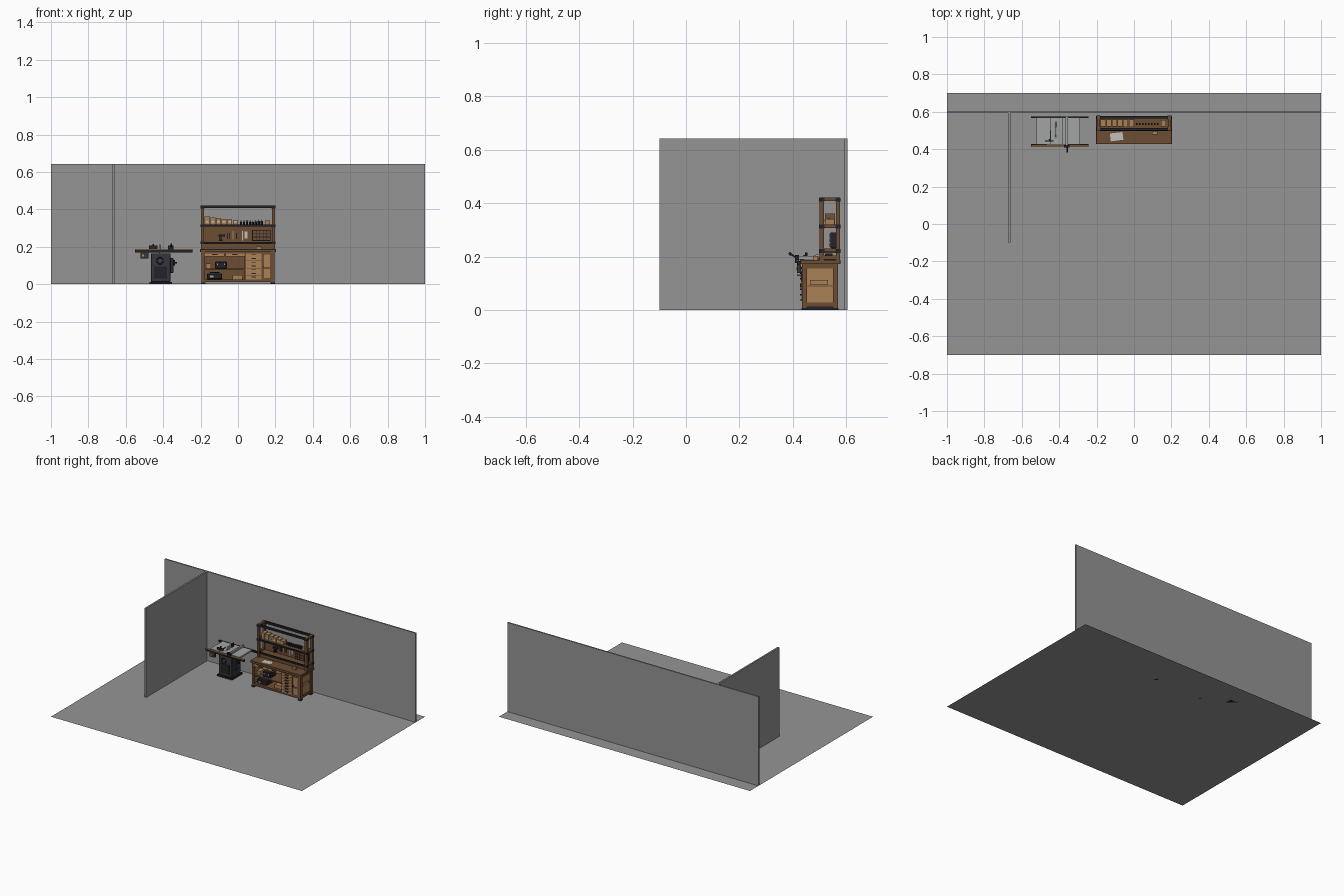
import bpy, bmesh, math, random
from mathutils import Matrix, Vector
random.seed(4)


def mat(name, r, g, b):
    m = bpy.data.materials.new(name)
    m.diffuse_color = (r, g, b, 1)
    return m


GREY = mat("concrete grey", .30, .30, .30)
DARK = mat("dark wood", .150, .075, .034)
LIGHT = mat("light wood", .40, .22, .095)
BLACK = mat("black metal", .016, .016, .021)
CAB = mat("cabinet charcoal", .035, .035, .048)
STEEL = mat("steel", .36, .37, .37)
GOLD = mat("ochre rail", .45, .24, .05)
PAPER = mat("paper", .55, .52, .48)


def finish(name, bm, m, bevel=0):
    me = bpy.data.meshes.new(name)
    bm.to_mesh(me)
    bm.free()
    me.materials.append(m)
    ob = bpy.data.objects.new(name, me)
    bpy.context.collection.objects.link(ob)
    if bevel:
        b = ob.modifiers.new("bevel", 'BEVEL')
        b.width = bevel
    return ob


def boxes(name, m, *ranges, bevel=0):
    """One object from several boxes given as x0, x1, y0, y1, z0, z1."""
    bm = bmesh.new()
    for x0, x1, y0, y1, z0, z1 in ranges:
        mx = Matrix.Translation(((x0 + x1) / 2, (y0 + y1) / 2, (z0 + z1) / 2))
        bmesh.ops.create_cube(bm, size=1, matrix=mx @ Matrix.Diagonal((x1 - x0, y1 - y0, z1 - z0, 1)))
    return finish(name, bm, m, bevel)


def rods(name, m, *items, sides=12):
    """One object from several cylinders given as start, end, radius."""
    bm = bmesh.new()
    for a, b, r in items:
        a, b = Vector(a), Vector(b)
        q = (b - a).to_track_quat('Z', 'Y').to_matrix().to_4x4()
        bmesh.ops.create_cone(bm, cap_ends=True, segments=sides, radius1=r, radius2=r,
                              depth=(b - a).length, matrix=Matrix.Translation((a + b) / 2) @ q)
    for f in bm.faces:
        f.smooth = len(f.verts) == 4
    for e in bm.edges:
        e.smooth = all(f.smooth for f in e.link_faces)
    return finish(name, bm, m)


def ring(name, m, centre, radius, thick):
    bpy.ops.mesh.primitive_torus_add(major_segments=20, minor_segments=6, location=centre,
                                     rotation=(math.pi / 2, 0, 0), major_radius=radius, minor_radius=thick)
    ob = bpy.context.object
    ob.name = name
    ob.data.materials.append(m)
    bpy.ops.object.shade_smooth_by_angle()


# Room
bm = bmesh.new()
bmesh.ops.create_grid(bm, x_segments=1, y_segments=1, size=1, matrix=Matrix.Diagonal((1, .7, 1, 1)))
finish("floor", bm, GREY)
boxes("back_wall", GREY, (-1, 1, .594, .604, 0, .642))
boxes("partition_wall", GREY, (-.673, -.661, -.1, .594, 0, .642))

# Workbench frame
X, Y0, Y1 = .195, .435, .568
boxes("bench_top", DARK, (-.202, .202, .428, .578, .172, .188), bevel=.001)
posts = [(s * .186 - .009, s * .186 + .009, y, y + .018, .004, .172)
         for s in (-1, 1) for y in (Y0, Y1 - .018)]
boxes("bench_legs", DARK, *posts)
boxes("bench_feet", BLACK, *[(a - .002, b + .002, c - .002, d + .002, 0, .008) for a, b, c, d, _, _ in posts])
boxes("bench_rails", DARK,
      *[(-X, X, y, y + .012, z0, z1) for y in (Y0 + .002, Y1 - .014) for z0, z1 in ((.012, .026), (.162, .172))],
      *[(s * .186 - .007, s * .186 + .007, Y0, Y1, z0, z1) for s in (-1, 1) for z0, z1 in ((.012, .028), (.155, .172))])
boxes("bench_back", DARK, (-X, X, .556, .561, .02, .172))
boxes("bench_shelves", DARK, (-.18, .04, .445, .56, .02, .026), (-.18, .04, .443, .56, .076, .084))
boxes("bench_side_panels", LIGHT, *[(s * .184 - .004, s * .184 + .004, .452, .552, .026, .157) for s in (-1, 1)])
boxes("side_panel_strips", DARK, *[(s * .189 - .002, s * .189 + .002, .452, .552, .088, .092) for s in (-1, 1)])
boxes("side_handles", LIGHT, *[(s * .190 - .004, s * .190 + .004, .465, .532, .093, .113) for s in (-1, 1)])

# Drawers and door
boxes("wide_drawers", LIGHT, (-.178, -.072, .436, .5, .148, .164), (-.068, .036, .436, .5, .148, .164))
boxes("wide_drawer_pulls", BLACK, (-.14, -.11, .430, .437, .157, .161), (-.032, -.002, .430, .437, .157, .161))
boxes("drawer_case", DARK, (.036, .18, .441, .556, .02, .172))
rows = [.026 + i * .02 for i in range(7)]
boxes("drawer_column", LIGHT, *[(.044, .126, .434, .45, z, z + .0185) for z in rows])
boxes("drawer_pulls", BLACK, *[(.073, .097, .427, .435, z + .009, z + .014) for z in rows])
boxes("door_frame", DARK, (.131, .177, .435, .442, .024, .168))
boxes("door_panels", LIGHT, (.139, .17, .432, .436, .092, .158), (.139, .17, .432, .436, .034, .082))
boxes("door_knob", BLACK, (.133, .137, .427, .436, .085, .1))

# Items on the bench shelves
boxes("power_tool_case", BLACK, (-.122, -.06, .455, .52, .084, .122), bevel=.003)
boxes("case_latches", STEEL, (-.112, -.106, .452, .456, .104, .112), (-.076, -.07, .452, .456, .104, .112))
boxes("tool_box", BLACK, (-.166, -.085, .45, .52, .026, .058), bevel=.004)
boxes("tool_box_label", STEEL, (-.15, -.132, .447, .451, .036, .046))
rods("tool_box_handle", BLACK, ((-.15, .485, .062), (-.1, .485, .062), .003))
boxes("timber_blocks", LIGHT, (-.172, -.145, .46, .53, .084, .112), (-.03, .025, .46, .53, .026, .05))

# Hutch
HY, HB = .5, .577
hp = [(s * .19 - .009, s * .19 + .009, y, y + .016, .188, .415) for s in (-1, 1) for y in (HY, HB - .016)]
boxes("hutch_posts", DARK, *hp)
boxes("hutch_side_rails", DARK, *[(s * .19 - .009, s * .19 + .009, HY, HB, z, z + .014)
                                 for s in (-1, 1) for z in (.19, .217, .307, .408)])
boxes("hutch_shelves", DARK, (-.19, .19, .504, HB - .002, .309, .317), (-.19, .19, .504, HB - .002, .214, .222))
boxes("hutch_back_panel", DARK, (-.182, .182, .563, .569, .19, .31))
boxes("hutch_lower_front", DARK, (-.182, .182, .508, .514, .19, .214))
boxes("hutch_top_rails", BLACK, *[(-.2, .2, y, y + .012, .408, .422) for y in (HY, HB - .012)])
boxes("hutch_shelf_edges", BLACK, *[(-.2, .2, HY - .002, HY + .008, z, z + .011) for z in (.308, .216)])
boxes("post_brackets", BLACK, *[(a - .002, b + .002, c - .002, d + .002, z, z + .014)
                               for a, b, c, d, _, _ in hp for z in (.214, .306, .406)])

# Upper shelf: stepped boxes and bottles
boxes("storage_boxes", LIGHT, *[(-.178 + i * .03, -.151 + i * .03, .52, .558, .317, .362 - i * .004) for i in range(6)])
boxes("box_labels", PAPER, *[(-.172 + i * .03, -.158 + i * .03, .518, .521, .33, .338) for i in range(6)])
bottles = []
for i in range(8):
    x, h = .015 + i * .016, random.uniform(.014, .022)
    bottles += [((x, .535, .317), (x, .535, .317 + h), .0055), ((x, .535, .317 + h), (x, .535, .325 + h), .0025)]
rods("bottles", BLACK, *bottles)
boxes("shelf_tin", LIGHT, (.145, .172, .52, .555, .317, .34))

# Tool wall: drill, hand tools and parts organiser
boxes("drill", BLACK, (-.105, -.07, .545, .562, .255, .267), (-.098, -.088, .547, .562, .235, .257),
      (-.102, -.082, .545, .562, .23, .238))
boxes("hung_tools", BLACK, *[(x, x + .006, .557, .564, .243, .275) for x in (-.06, -.048, -.012)])
boxes("rulers", PAPER, (.022, .028, .557, .564, .235, .285), (.036, .05, .557, .564, .245, .282))
boxes("tool_grips", GOLD, (-.03, -.024, .557, .564, .24, .285))
boxes("parts_organiser", BLACK, (.076, .174, .54, .563, .232, .29))
boxes("organiser_bins", DARK, *[(.08 + c * .0185, .096 + c * .0185, .537, .541, .236 + r * .018, .25 + r * .018)
                               for c in range(5) for r in range(3)])

# Loose things on the worktop
sheet = boxes("paper_sheet", PAPER, (-.034, .034, -.021, .021, 0, .001))
sheet.location, sheet.rotation_euler = (-.093, .467, .1882), (0, 0, .12)
boxes("mallet_head", LIGHT, (.095, .125, .478, .494, .188, .203))
rods("mallet_handle", LIGHT, ((.11, .494, .195), (.11, .53, .195), .004))

# Table saw cabinet
boxes("saw_base", BLACK, (-.474, -.354, .438, .556, 0, .012))
boxes("saw_cabinet", CAB, (-.465, -.362, .446, .548, .012, .165), bevel=.002)
boxes("saw_dust_door", BLACK, (-.45, -.38, .443, .447, .03, .095))
boxes("saw_motor_cover", CAB, (-.362, -.345, .47, .525, .06, .14), bevel=.003)

# Table saw table, wings and rails
boxes("saw_table", STEEL, (-.465, -.362, .426, .566, .172, .188))
boxes("saw_wings", STEEL, (-.522, -.4655, .428, .566, .176, .1875), (-.3615, -.288, .428, .566, .176, .1875))
boxes("saw_insert", GREY, (-.425, -.41, .455, .535, .188, .189))
boxes("miter_slots", BLACK, *[(x, x + .003, .427, .565, .188, .1885) for x in (-.45, -.385)])
boxes("saw_front_rail", BLACK, (-.552, -.243, .416, .428, .17, .184))
boxes("saw_rail_scale", GOLD, (-.552, -.243, .411, .421, .184, .187))
boxes("saw_rear_rail", BLACK, (-.552, -.243, .566, .576, .174, .186))

# Fence, blade and controls
boxes("saw_fence", STEEL, (-.366, -.354, .42, .574, .189, .202))
boxes("fence_head", BLACK, (-.374, -.346, .408, .422, .176, .206))
rods("fence_lever", BLACK, ((-.357, .412, .196), (-.357, .392, .21), .003), ((-.357, .394, .205), (-.357, .386, .215), .005))
rods("saw_blade", STEEL, ((-.4185, .495, .175), (-.4165, .495, .175), .033), sides=28)
boxes("blade_guard", BLACK, (-.421, -.414, .52, .548, .188, .212))
boxes("miter_gauge", BLACK, (-.475, -.43, .44, .447, .189, .206), (-.45, -.444, .44, .5, .189, .192))
rods("miter_grip", BLACK, ((-.452, .45, .19), (-.452, .45, .216), .004))
ring("front_handwheel", BLACK, (-.417, .432, .125), .017, .0025)
rods("handwheel_hub", STEEL, ((-.417, .446, .125), (-.417, .428, .125), .004),
     ((-.433, .432, .125), (-.401, .432, .125), .0015), ((-.403, .432, .13), (-.403, .415, .13), .0025))
boxes("saw_switch", CAB, (-.52, -.478, .416, .43, .138, .17))
boxes("switch_buttons", GOLD, (-.512, -.502, .413, .417, .149, .159))
rods("side_crank", BLACK, ((-.362, .497, .115), (-.338, .497, .115), .014), ((-.34, .485, .115), (-.325, .485, .115), .003))
